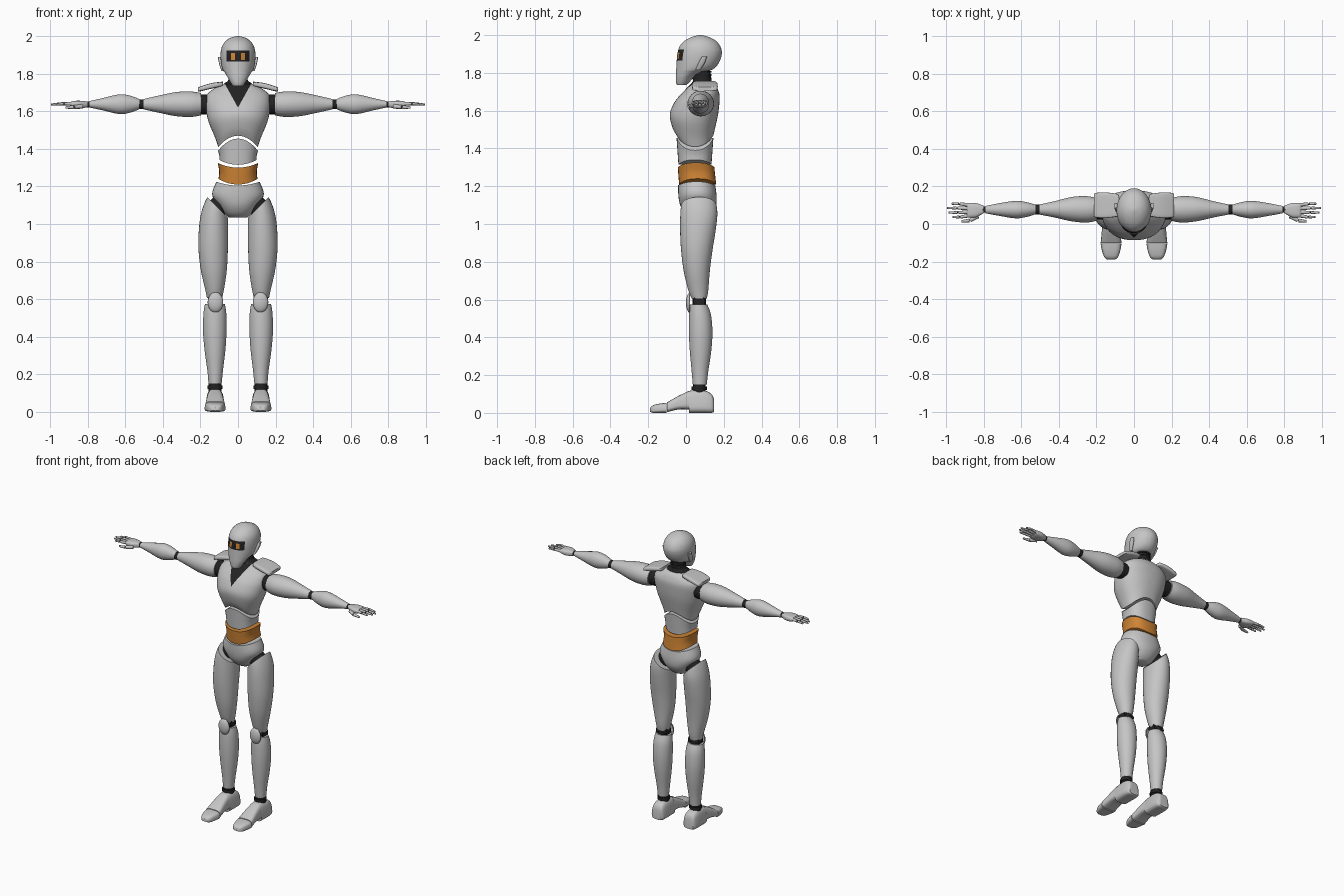
import bpy, bmesh, math
from mathutils import Vector


def colour(name, rgb):
    m = bpy.data.materials.new(name)
    m.diffuse_color = (*rgb, 1)
    return m


GREY = colour("light_grey", (0.56, 0.56, 0.56))
DARK = colour("joint_black", (0.016, 0.016, 0.017))
ORANGE = colour("orange", (0.62, 0.23, 0.035))
AXES = {"x": (1, 2, 0), "y": (0, 2, 1), "z": (0, 1, 2)}


def finish(name, bm, mats, mirror=False):
    bmesh.ops.recalc_face_normals(bm, faces=bm.faces)
    me = bpy.data.meshes.new(name)
    bm.to_mesh(me)
    bm.free()
    ob = bpy.data.objects.new(name, me)
    bpy.context.collection.objects.link(ob)
    for m in mats:
        me.materials.append(m)
    if mirror:
        ob.modifiers.new("mirror", "MIRROR").use_mirror_merge = False
    return ob


def spline(rows, steps):
    """Catmull-Rom interpolation between cross-section rows."""
    out = []
    for i in range(len(rows) - 1):
        p = [rows[max(0, min(len(rows) - 1, i + k))] for k in (-1, 0, 1, 2)]
        for s in range(steps):
            t = s / steps
            out.append([0.5 * (2 * b + (c - a) * t + (2 * a - 5 * b + 4 * c - d) * t * t
                               + (3 * b - a - 3 * c + d) * t ** 3) for a, b, c, d in zip(*p)])
    return out + [list(rows[-1])]


def loft(rows, axis="z", n=32, power=2.0, steps=4, arch=(0, 0)):
    """Rows are (position, a_min, a_max, b_min, b_max); arch bends the two end edges."""
    bm = bmesh.new()
    ia, ib, it = AXES[axis]
    t0, t1 = rows[0][0], rows[-1][0]
    rings = []
    for t, a0, a1, b0, b1 in spline(rows, steps):
        ring = []
        for k in range(n):
            ang = 2 * math.pi * k / n
            ca, sb = [math.copysign(abs(v) ** (2 / power) if abs(v) > 1e-6 else 0, v)
                      for v in (math.cos(ang), math.sin(ang))]
            u = (t - t0) / (t1 - t0)
            co = [0, 0, 0]
            co[ia] = (a0 + a1) / 2 + ca * (a1 - a0) / 2
            co[ib] = (b0 + b1) / 2 + sb * (b1 - b0) / 2
            co[it] = t + (arch[0] * (1 - u) + arch[1] * u) * (1 - ca * ca)
            ring.append(bm.verts.new(co))
        rings.append(ring)
    for r, s in zip(rings, rings[1:]):
        for k in range(n):
            bm.faces.new((r[k], r[(k + 1) % n], s[(k + 1) % n], s[k]))
    # end caps made of strips
    for r in (rings[0], rings[-1]):
        for k in range(n // 2):
            quad = [r[k], r[k + 1], r[n - k - 1], r[(n - k) % n]]
            bm.faces.new(list(dict.fromkeys(quad)))
    return bm


def cut(bm, point, normal, clear=False, fill=True):
    geom = bm.verts[:] + bm.edges[:] + bm.faces[:]
    res = bmesh.ops.bisect_plane(bm, geom=geom, plane_co=point, plane_no=normal, clear_outer=clear)
    if clear and fill:
        bmesh.ops.contextual_create(bm, geom=[e for e in res["geom_cut"]
                                              if isinstance(e, bmesh.types.BMEdge)])


def rod(bm, p, q, r1, r2, n=14):
    p, q = Vector(p), Vector(q)
    d = q - p
    mat = d.to_track_quat("Z", "Y").to_matrix().to_4x4()
    mat.translation = (p + q) / 2
    bmesh.ops.create_cone(bm, cap_ends=True, segments=n, radius1=r1, radius2=r2,
                          depth=d.length, matrix=mat)


def rods(name, items, mat, mirror=True, n=24):
    bm = bmesh.new()
    for it in items:
        rod(bm, *it, n=n)
    return finish(name, bm, [mat], mirror)


# head with visor and eyes cut into the face
bm = loft([(1.735, -.028, .028, -.048, 0), (1.75, -.038, .038, -.053, .018),
           (1.78, -.055, .055, -.054, .045), (1.802, -.068, .068, -.053, .09),
           (1.818, -.08, .08, -.052, .14), (1.85, -.089, .089, -.05, .172),
           (1.90, -.093, .093, -.046, .19), (1.94, -.087, .087, -.034, .182),
           (1.97, -.069, .069, -.008, .158), (1.99, -.042, .042, .03, .12),
           (2.0, -.008, .008, .067, .083)], n=40)
for x in (-.062, -.037, -.016, .016, .037, .062):
    cut(bm, (x, 0, 0), (1, 0, 0))
for z in (1.866, 1.874, 1.909, 1.924):
    cut(bm, (0, 0, z), (0, 0, 1))
for f in bm.faces:
    x, y, z = f.calc_center_median()
    if y < .03 and abs(x) < .062 and 1.866 < z < 1.924:
        f.material_index = 2 if .016 < abs(x) < .037 and 1.874 < z < 1.909 else 1
finish("head", bm, [GREY, DARK, ORANGE])
finish("ears", loft([(1.815, .072, .088, .05, .075), (1.85, .082, .1, .065, .098),
                     (1.888, .088, .107, .085, .112)], n=16, power=3), [GREY], True)

# neck with ribs
finish("neck", loft([(1.69, -.085, .085, .01, .155), (1.745, -.075, .075, .03, .142),
                     (1.765, -.052, .052, .038, .134), (1.83, -.042, .042, .04, .125)]), [DARK])
rods("neck_ribs", [((0, .085, z), (0, .085, z + .01), .05, .05) for z in (1.765, 1.783, 1.801)],
     DARK, False)

# chest with the dark V collar cut into its front
bm = loft([(1.41, -.105, .105, -.05, .145), (1.46, -.122, .122, -.072, .155),
           (1.545, -.157, .157, -.086, .17), (1.62, -.172, .172, -.062, .177),
           (1.665, -.172, .172, -.034, .178), (1.695, -.16, .16, -.01, .172),
           (1.725, -.12, .12, .012, .16), (1.745, -.075, .075, .03, .142)],
          n=48, power=2.3, arch=(.06, 0))
for s in (-1, 1):
    cut(bm, (0, 0, 1.62), (s * .135, 0, -.075))
for f in bm.faces:
    x, y, z = f.calc_center_median()
    if y < .085 and z > 1.62 + abs(x) * 1.8:
        f.material_index = 1
finish("chest", bm, [GREY, DARK])
finish("shoulder_pads", loft([(.08, .05, .15, 1.735, 1.757), (.09, .04, .16, 1.732, 1.757),
                              (.15, .032, .168, 1.718, 1.748), (.205, .035, .165, 1.705, 1.73),
                              (.214, .045, .155, 1.705, 1.725)], "x", power=5), [GREY], True)

# abdomen, waist band and pelvis
finish("abdomen", loft([(1.39, -.106, .106, -.05, .145), (1.365, -.1, .1, -.045, .14),
                        (1.34, -.098, .098, -.04, .135)], power=2.4, arch=(.065, -.025)), [GREY])
finish("waist_band", loft([(1.24, -.104, .104, -.036, .16), (1.28, -.1, .1, -.04, .155),
                           (1.325, -.108, .108, -.043, .15)], power=2.5, arch=(-.03, -.025)), [ORANGE])
finish("pelvis", loft([(1.035, -.05, .05, .025, .11), (1.06, -.078, .078, -.005, .135),
                       (1.105, -.11, .11, -.03, .158), (1.16, -.138, .138, -.04, .162),
                       (1.225, -.115, .115, -.042, .155)], power=2.2, arch=(0, -.02)), [GREY])

# upper legs, trimmed diagonally at the hip
bm = loft([(.605, .085, .165, .03, .11), (.65, .075, .174, .012, .118), (.75, .06, .197, -.012, .126),
           (.86, .054, .21, -.026, .14), (.96, .052, .209, -.031, .156), (1.05, .054, .198, -.03, .166),
           (1.12, .06, .175, -.022, .158), (1.17, .08, .145, .0, .14)])
cut(bm, (.11, 0, 1.09), (-1, 0, 1), True)
finish("thighs", bm, [GREY], True)
rods("hip_joints", [((.118, .067, 1.077), (.09, .067, 1.105), .055, .055)], DARK)

# knees, shins and ankles
rods("knee_joints", [((.122, .07, .55), (.122, .07, .63), .036, .036),
                     ((.085, .07, .592), (.16, .07, .592), .03, .03)], DARK)
bm = bmesh.new()
bmesh.ops.create_uvsphere(bm, u_segments=24, v_segments=16, radius=1)
bmesh.ops.scale(bm, vec=(.042, .022, .054), verts=bm.verts)
bmesh.ops.translate(bm, vec=(.12, .022, .583), verts=bm.verts)
cut(bm, (0, .02, 0), (0, 1, 0), True, False)
caps = finish("kneecaps", bm, [GREY], True)
caps.modifiers.new("thickness", "SOLIDIFY").thickness = .006
finish("shins", loft([(.15, .087, .157, .036, .11), (.22, .08, .163, .03, .118),
                      (.33, .067, .178, .02, .134), (.43, .061, .186, .015, .14),
                      (.52, .062, .184, .016, .132), (.575, .07, .176, .022, .112)]), [GREY], True)
rods("ankle_joints", [((.122, .07, .09), (.122, .07, .165), .034, .034),
                      ((.122, .07, .122), (.122, .07, .14), .04, .04)], DARK)

# feet: heel, instep and toe cap, narrowing upward
FEET = {
    "heels": [(.147, .085, .16, .005, .075), (.135, .072, .171, 0, .1), (.1, .066, .178, 0, .118),
              (.05, .066, .178, 0, .121), (.015, .068, .176, 0, .116)],
    "insteps": [(.015, .068, .176, .018, .116), (-.04, .066, .178, .018, .09),
                (-.1, .063, .181, .004, .056)],
    "toe_caps": [(-.103, .063, .181, 0, .053), (-.14, .07, .174, 0, .049),
                 (-.175, .083, .16, 0, .04), (-.19, .1, .143, .006, .026)],
}
for name, rows in FEET.items():
    bm = loft(rows, "y", power=3.5)
    for v in bm.verts:
        v.co.x = .122 + (v.co.x - .122) * (1 - 2.6 * v.co.z)
    finish(name, bm, [GREY], True)

# arms
rods("shoulder_joints", [((.15, .077, 1.637), (.215, .077, 1.637), .053, .053)], DARK)
finish("upper_arms", loft([(.198, .018, .138, 1.578, 1.697), (.25, .008, .148, 1.57, 1.705),
                           (.33, .014, .144, 1.574, 1.702), (.42, .034, .122, 1.592, 1.684),
                           (.502, .05, .104, 1.61, 1.665)], "x"), [GREY], True)
rods("elbow_joints", [((.49, .077, 1.637), (.54, .077, 1.637), .026, .026)], DARK)
finish("forearms", loft([(.523, .052, .102, 1.612, 1.664), (.57, .038, .116, 1.594, 1.682),
                         (.63, .03, .123, 1.585, 1.69), (.72, .044, .11, 1.605, 1.67),
                         (.79, .057, .096, 1.62, 1.654)], "x"), [GREY], True)
rods("wrist_joints", [((.78, .077, 1.637), (.815, .077, 1.637), .016, .016)], DARK)

# hands with two-part fingers and thumb
finish("palms", loft([(.8, .058, .097, 1.622, 1.652), (.84, .036, .111, 1.616, 1.656),
                      (.875, .034, .113, 1.62, 1.655), (.89, .036, .111, 1.626, 1.65)],
                     "x", power=3), [GREY], True)
fingers, cores = [], []
for y, tip in ((.043, .965), (.063, .988), (.083, .995), (.102, .972)):
    y2, mid = y + (y - .073) * .2, (.888 + tip) / 2
    fingers += [((.888, y, 1.64), (mid - .003, y2, 1.64), .0095, .008),
                ((mid + .003, y2, 1.64), (tip, y2, 1.636), .008, .005)]
    cores.append(((.88, y, 1.64), (tip - .01, y2, 1.638), .004, .004))
fingers += [((.83, .042, 1.626), (.872, .02, 1.622), .012, .01),
            ((.876, .019, 1.622), (.918, .014, 1.62), .01, .006)]
cores.append(((.86, .026, 1.623), (.89, .017, 1.621), .005, .005))
rods("fingers", fingers, GREY, n=12)
rods("finger_joints", cores, DARK, n=8)

# smooth shading with sharp rims
bpy.ops.object.select_all(action="SELECT")
bpy.context.view_layer.objects.active = bpy.data.objects["head"]
bpy.ops.object.shade_smooth_by_angle(angle=math.radians(40))
